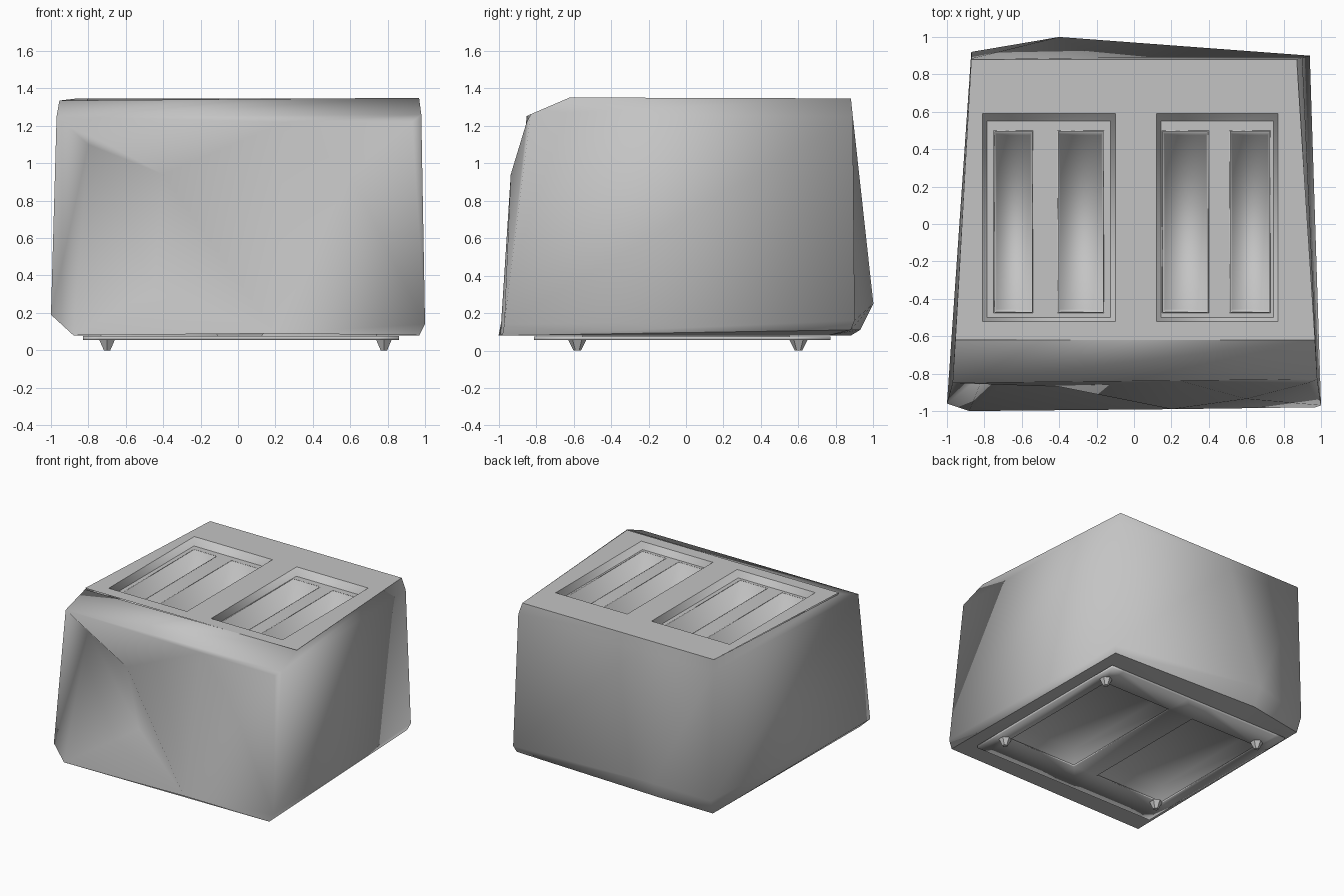
import bpy, bmesh, math

if "Cube" in bpy.data.objects:
    bpy.data.objects.remove(bpy.data.objects["Cube"])

grey = bpy.data.materials.new("grey_metal")
grey.diffuse_color = (0.55, 0.55, 0.55, 1)
grey.use_nodes = True
grey.node_tree.nodes["Principled BSDF"].inputs["Base Color"].default_value = grey.diffuse_color


def make(name, verts, faces, angle=40, thickness=0, recalc=False):
    """Mesh object with the grey material, optional thickness, smoothed by angle."""
    me = bpy.data.meshes.new(name)
    me.from_pydata(verts, [], faces)
    bm = bmesh.new()
    bm.from_mesh(me)
    bmesh.ops.remove_doubles(bm, verts=bm.verts, dist=0.0005)
    if recalc:
        bmesh.ops.recalc_face_normals(bm, faces=bm.faces)
    bm.to_mesh(me)
    bm.free()
    me.materials.append(grey)
    ob = bpy.data.objects.new(name, me)
    bpy.context.collection.objects.link(ob)
    bpy.ops.object.select_all(action='DESELECT')
    ob.select_set(True)
    bpy.context.view_layer.objects.active = ob
    bpy.ops.object.shade_smooth_by_angle(angle=math.radians(angle))
    if thickness:
        mod = ob.modifiers.new("thickness", 'SOLIDIFY')
        mod.thickness = thickness
    return ob


def grid(xs, ys, z, holes, left=None, right=None):
    """Flat sheet of cells; left/right give tapered outer edges as functions of y."""
    verts, faces = [], []
    n = len(xs)
    for y in ys:
        for i, x in enumerate(xs):
            if left and i == 0:
                x = left(y)
            if right and i == n - 1:
                x = right(y)
            verts.append((x, y, z))
    for j in range(len(ys) - 1):
        for i in range(n - 1):
            if (i, j) not in holes:
                a = j * n + i
                faces.append((a, a + 1, a + n + 1, a + n))
    return verts, faces


def rect(x0, x1, y0, y1, z):
    return [(x0, y0, z), (x1, y0, z), (x1, y1, z), (x0, y1, z)]


def loft(loops, cap=False):
    """Quads between closed loops of equal length, optional cap on the last."""
    n = len(loops[0])
    verts = [v for loop in loops for v in loop]
    faces = [(k * n + i, k * n + (i + 1) % n, (k + 1) * n + (i + 1) % n, (k + 1) * n + i)
             for k in range(len(loops) - 1) for i in range(n)]
    if cap:
        faces.append(tuple(range((len(loops) - 1) * n, len(loops) * n)))
    return verts, faces


# Outer shell: four rings (front left, front right, back right, back middle, back left)
rings = [
    [(-.88, -1, .08), (.97, -.98, .08), (.92, .88, .11), (-.4, .93, .11), (-.86, .88, .08)],
    [(-1, -.96, .19), (1, -.97, .14), (.94, .9, .16), (-.4, 1, .25), (-.87, .92, .2)],
    [(-.97, -.85, 1.25), (.98, -.83, 1.26), (.9, .89, 1.25), (-.2, .89, 1.25), (-.87, .885, 1.25)],
    [(-.955, -.62, 1.335), (.968, -.62, 1.35), (.87, .88, 1.345), (-.2, .88, 1.345), (-.87, .88, 1.345)],
]
verts, faces = loft(rings)
faces.remove((5, 6, 11, 10))          # opened for the faceted front panel
faces.remove((0, 1, 6, 5))
verts += [(-.8, -.8, 1.1), (-.4, -.87, .94), (.25, -.84, 1.22), (.6, -.935, .94),
          (.93, -.85, 1.22), (.2, -.99, .09), (-.45, -.64, .33)]
p0, p1, p2, p3, p4, q, dent = range(20, 27)
al, ar, bl, br, tl, tr = 0, 1, 5, 6, 10, 11
faces += [(bl, p0, tl), (tl, p0, p1), (tl, p1, p2), (tl, p2, tr), (p2, p4, tr), (p2, p3, p4),
          (p4, p3, br), (p4, br, tr), (p1, q, p2), (p2, q, p3), (p3, q, br), (q, ar, br),
          (p1, dent, q), (p0, dent, p1), (p0, al, dent), (al, q, dent), (bl, al, p0)]
make("body_shell", verts, faces, 180, recalc=True)

# Top deck with two wide openings
DECK = 1.345
make("top_deck", *grid([-.93, -.81, -.1, .12, .77, .95], [-.62, -.52, .59, .88], DECK,
                       {(1, 1), (3, 1)},
                       lambda y: -.955 + .085 * (y + .62) / 1.5,
                       lambda y: .968 - .098 * (y + .62) / 1.5))

# Each opening: sloped rim, sunken tray and two deep bread slots
TRAY, FLOOR = 1.29, 0.16
pairs = {"left": (-.81, -.1, [(-.75, -.54), (-.41, -.16)]),
         "right": (.12, .77, [(.15, .4), (.51, .73)])}
for side, (x0, x1, slots) in pairs.items():
    a, b, c, d = x0 + .025, x1 - .025, -.5, .55
    make(side + "_rim", *loft([rect(x0, x1, -.52, .59, DECK), rect(a, b, c, d, TRAY)]), 100)
    xs = [a, slots[0][0], slots[0][1], slots[1][0], slots[1][1], b]
    make(side + "_slot_tray", *grid(xs, [c, -.475, .5, d], TRAY, {(1, 1), (3, 1)}))
    for k, (s0, s1) in enumerate(slots):
        make(f"{side}_slot_well_{k + 1}",
             *loft([rect(s0, s1, -.475, .5, TRAY), rect(s0 + .01, s1 - .01, -.46, .48, FLOOR)], True),
             100, thickness=0.008, recalc=True)

# Base: narrow lip, then a plate with two openings and shallow crumb pans
inner = [(-.82, -.8, .08), (.85, -.8, .08), (.83, .76, .08), (-.4, .76, .08), (-.82, .76, .08)]
make("bottom_lip", *loft([rings[0], inner]), 60)
make("base_plate", *grid([-.83, -.74, -.1, .12, .75, .86], [-.81, -.56, .56, .77], .075,
                         {(1, 1), (3, 1)}), thickness=0.02)
for name, x0, x1 in (("left_crumb_pan", -.74, -.1), ("right_crumb_pan", .12, .75)):
    make(name, *loft([rect(x0, x1, -.56, .56, .07),
                      rect(x0 + .06, x1 - .06, -.48, .48, .15)], True), 100, recalc=True)

# Small feet under the corners
for fx in (-.7, .78):
    for fy in (-.58, .6):
        bpy.ops.mesh.primitive_cone_add(vertices=6, radius1=.02, radius2=.05, depth=.06,
                                        location=(fx, fy, .03))
        foot = bpy.context.object
        foot.name = "foot"
        foot.data.materials.append(grey)
